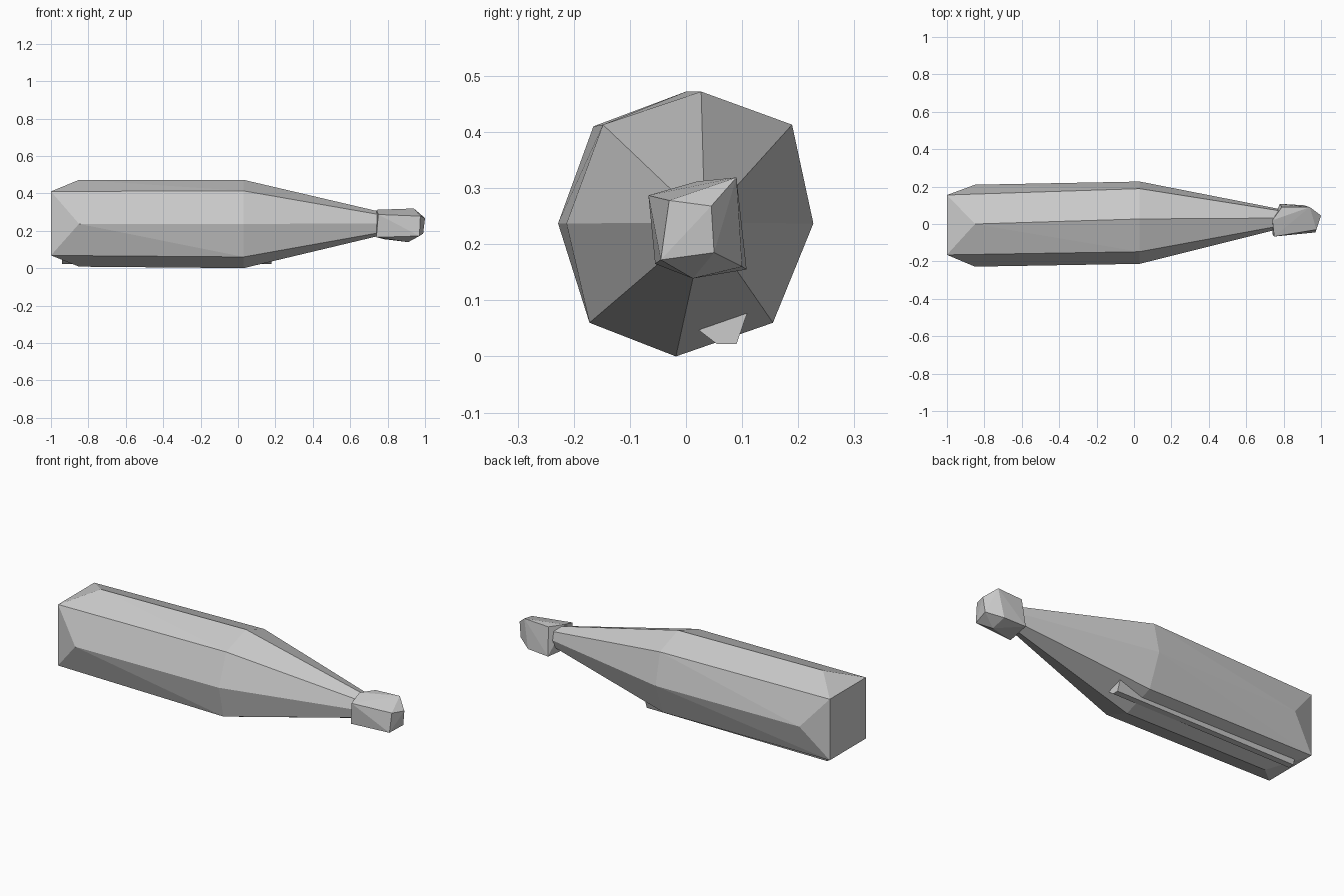
import bpy, bmesh

if "Cube" in bpy.data.objects:
    bpy.data.objects.remove(bpy.data.objects["Cube"])


def make_object(name, bm):
    bmesh.ops.recalc_face_normals(bm, faces=bm.faces[:])
    mesh = bpy.data.meshes.new(name)
    bm.to_mesh(mesh)
    bm.free()
    obj = bpy.data.objects.new(name, mesh)
    bpy.context.collection.objects.link(obj)
    return obj


def loft(name, rings):
    """Skin a list of equally sized rings and cap both ends."""
    bm = bmesh.new()
    loops = [[bm.verts.new(p) for p in ring] for ring in rings]
    n = len(loops[0])
    for a, b in zip(loops, loops[1:]):
        for i in range(n):
            j = (i + 1) % n
            bm.faces.new((a[i], a[j], b[j], b[i]))
    bm.faces.new(loops[0])
    bm.faces.new(loops[-1])
    return make_object(name, bm)


def hull(name, points):
    bm = bmesh.new()
    for p in points:
        bm.verts.new(p)
    bmesh.ops.convex_hull(bm, input=bm.verts[:])
    bmesh.ops.dissolve_limit(bm, angle_limit=0.03, verts=bm.verts[:], edges=bm.edges[:])
    return make_object(name, bm)


# Bottle: octagonal body with a square base, shoulder and tapered neck
shoulder = [(0.027, 0.472), (0.189, 0.413), (0.227, 0.237), (0.155, 0.06),
            (-0.018, 0.0), (-0.172, 0.06), (-0.213, 0.237), (-0.148, 0.413)]
base = [(-0.85, 0.0, 0.472), (-1.0, 0.155, 0.41), (-0.85, 0.21, 0.237), (-1.0, 0.155, 0.068),
        (-0.85, -0.018, 0.008), (-1.0, -0.165, 0.068), (-0.85, -0.228, 0.237), (-1.0, -0.165, 0.41)]
body = [(0.03, y, z) for y, z in shoulder]
neck = [(0.77, 0.025 + y * 0.25, 0.238 + (z - 0.237) * 0.26) for y, z in shoulder]
hull("bottle", base + body)
loft("bottle_neck", [body, neck])

# Stopper: crooked faceted cork
hull("cork", [(0.75, -0.067, 0.287), (0.79, 0.09, 0.312), (0.94, 0.09, 0.319),
              (0.78, 0.108, 0.155), (0.91, 0.10, 0.16), (0.91, 0.012, 0.139),
              (0.74, -0.055, 0.165), (0.97, -0.045, 0.172), (0.975, -0.03, 0.278),
              (1.0, 0.045, 0.268), (0.99, 0.05, 0.185), (0.74, 0.02, 0.312)])

# Rolled paper inside, its lower edge just showing through the wall
roll = [(0.055, 0.022), (0.09, 0.022), (0.11, 0.08), (0.14, 0.165), (0.0, 0.2), (-0.02, 0.08)]
loft("paper_roll", [[(x, y, z) for y, z in roll] for x in (-0.94, 0.18)])
